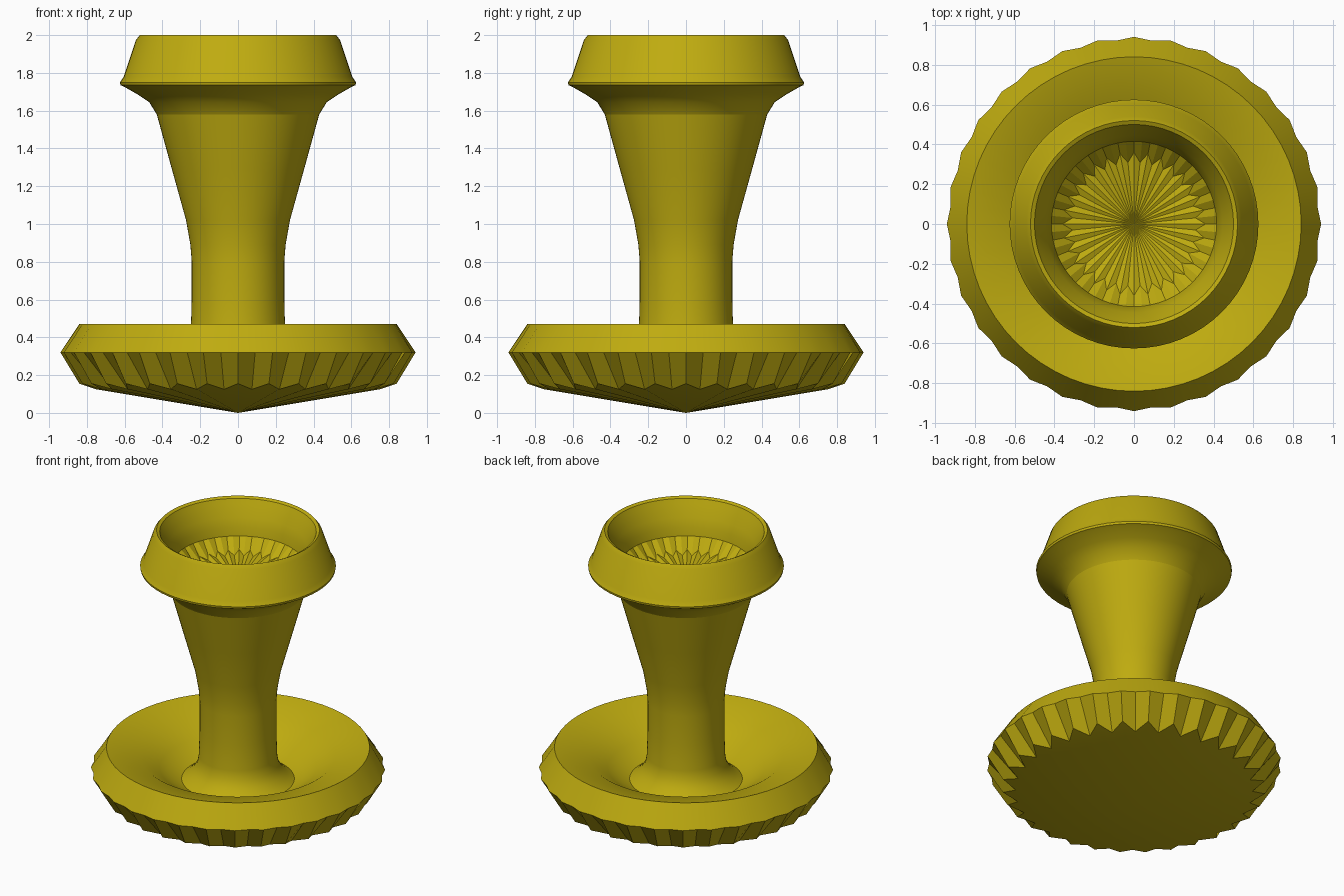
import bpy
import bmesh
from math import cos, sin, pi, radians

SEGMENTS = 64

old = bpy.data.objects.get("Cube")
if old:
    bpy.data.objects.remove(old, do_unlink=True)

mat = bpy.data.materials.new("olive gold")
mat.use_nodes = True
color = (0.52, 0.41, 0.005, 1)
mat.diffuse_color = color
mat.node_tree.nodes["Principled BSDF"].inputs["Base Color"].default_value = color


def lathe(name, profile):
    """Revolve (radius, z) rings; a ring of four values alternates to make flutes."""
    bm = bmesh.new()
    rings = []
    for p in profile:
        if p[0] == 0:
            rings.append([bm.verts.new((0, 0, p[1]))] * SEGMENTS)
            continue
        ring = []
        for i in range(SEGMENTS):
            r, z = p[-2:] if i % 2 else p[:2]
            a = 2 * pi * i / SEGMENTS
            ring.append(bm.verts.new((r * cos(a), r * sin(a), z)))
        rings.append(ring)
    for low, high in zip(rings, rings[1:]):
        for i in range(SEGMENTS):
            j = (i + 1) % SEGMENTS
            corners = [low[i], low[j], high[j], high[i]]
            bm.faces.new(list(dict.fromkeys(corners)))
    mesh = bpy.data.meshes.new(name)
    bm.to_mesh(mesh)
    bm.free()
    mesh.materials.append(mat)
    obj = bpy.data.objects.new(name, mesh)
    bpy.context.collection.objects.link(obj)
    bpy.ops.object.select_all(action='DESELECT')
    obj.select_set(True)
    bpy.context.view_layer.objects.active = obj
    bpy.ops.object.shade_smooth_by_angle(angle=radians(25))
    return obj


# Fluted base with a pointed underside and a dished top
lathe("fluted_base", [
    (0, 0.0), (0.84, 0.155, 0.755, 0.125), (0.94, 0.32, 0.925, 0.32),
    (0.84, 0.47), (0.62, 0.41), (0.50, 0.33), (0.42, 0.275), (0.36, 0.25),
])

# Stem with a flared foot, widening towards the top
lathe("stem", [
    (0.36, 0.25), (0.33, 0.27), (0.29, 0.31), (0.26, 0.36), (0.25, 0.42),
    (0.245, 0.6), (0.245, 0.8), (0.252, 0.89), (0.275, 1.02),
    (0.35, 1.29), (0.43, 1.58),
])

# Collared cup with a fluted hollow
lathe("cup", [
    (0.43, 1.58), (0.47, 1.645), (0.53, 1.685), (0.605, 1.728),
    (0.622, 1.735), (0.625, 1.75), (0.605, 1.78), (0.54, 1.975),
    (0.52, 2.0), (0.50, 1.99), (0.485, 1.96), (0.445, 1.88), (0.425, 1.82),
    (0.415, 1.765), (0.36, 1.695, 0.31, 1.675), (0, 1.635),
])
